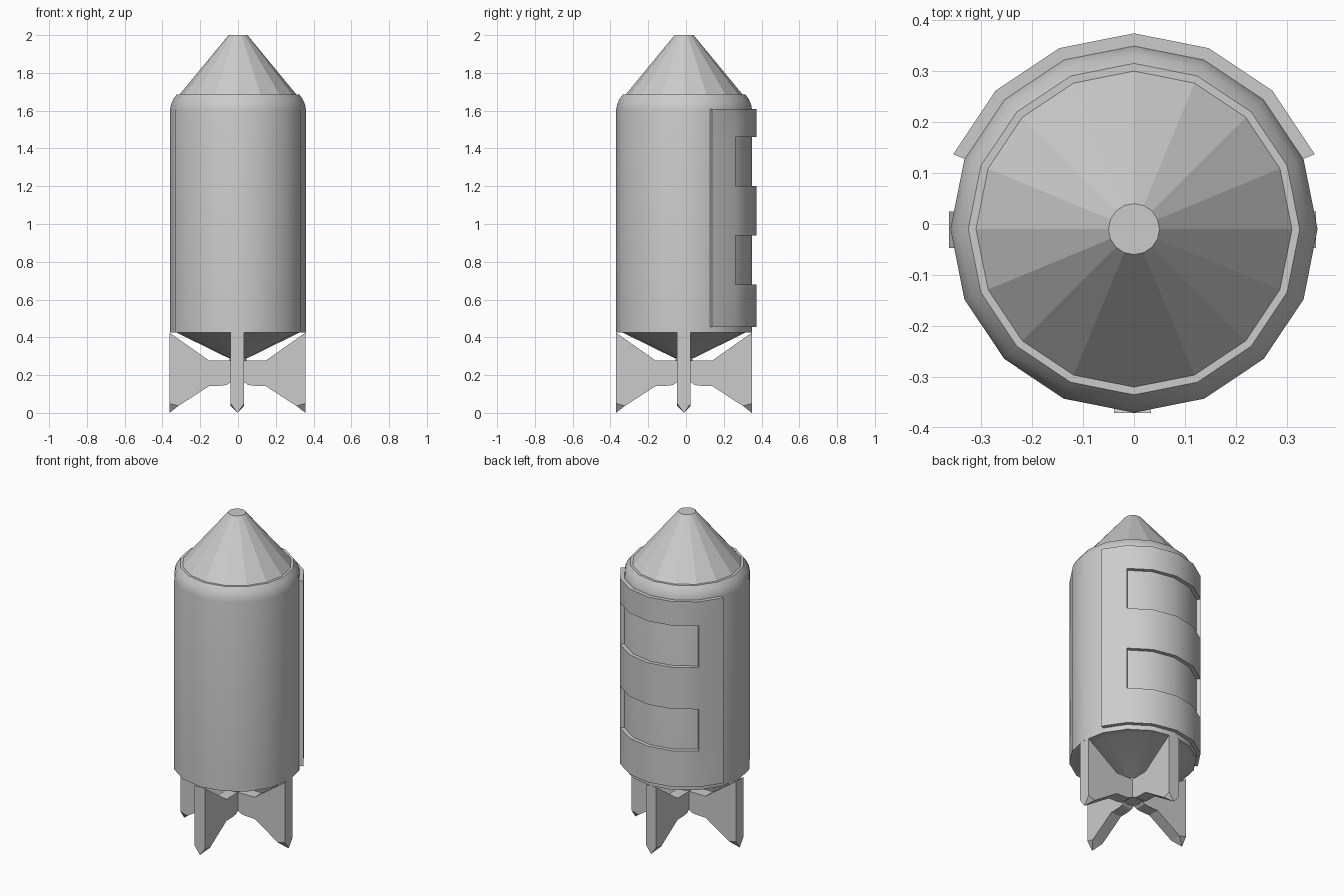
import bpy, bmesh, math
from mathutils import Matrix

if "Cube" in bpy.data.objects:
    bpy.data.objects.remove(bpy.data.objects["Cube"])

SIDES = 16
CY = -0.01          # axis of the hull lies slightly towards the front

grey = bpy.data.materials.new("light_grey")
grey.diffuse_color = (0.6, 0.6, 0.6, 1)
grey.use_nodes = True
grey.node_tree.nodes["Principled BSDF"].inputs["Base Color"].default_value = grey.diffuse_color


def finish(name, bm, smooth):
    bmesh.ops.recalc_face_normals(bm, faces=bm.faces)
    mesh = bpy.data.meshes.new(name)
    bm.to_mesh(mesh)
    bm.free()
    ob = bpy.data.objects.new(name, mesh)
    bpy.context.collection.objects.link(ob)
    mesh.materials.append(grey)
    if smooth:
        bpy.ops.object.select_all(action='DESELECT')
        ob.select_set(True)
        bpy.context.view_layer.objects.active = ob
        bpy.ops.object.shade_smooth_by_angle(angle=math.radians(30))
    return ob


def point(radius, step, z):
    a = step * 2 * math.pi / SIDES
    return (radius * math.cos(a), CY + radius * math.sin(a), z)


def lathe(name, profile, smooth):
    """Turn an (r, z) profile around the hull axis, capping both ends."""
    bm = bmesh.new()
    rings = [[bm.verts.new(point(r, i, z)) for i in range(SIDES)] for r, z in profile]
    for a, b in zip(rings, rings[1:]):
        for i in range(SIDES):
            j = (i + 1) % SIDES
            bm.faces.new((a[i], a[j], b[j], b[i]))
    bm.faces.new(rings[0])
    bm.faces.new(rings[-1])
    return finish(name, bm, smooth)


# Hull with conical underside and rounded shoulder
lathe("hull", [(0.05, 0.29), (0.325, 0.425), (0.36, 0.425), (0.36, 1.605),
               (0.355, 1.632), (0.343, 1.66), (0.325, 1.685), (0.30, 1.685)], True)

# Faceted nose cone with a flat tip
lathe("nose_cone", [(0.314, 1.68), (0.05, 2.0)], False)

# Small hub joining the tail fins to the hull
lathe("fin_hub", [(0.045, 0.16), (0.045, 0.29)], True)

# Tail fins with a pointed lower outer corner
FIN_PROFILE = [(0.36, 0.05), (0.36, 0.425), (0.15, 0.277), (0.0, 0.277), (0.0, 0.165),
               (0.04, 0.16), (0.055, 0.149), (0.08, 0.144), (0.15, 0.142), (0.312, 0.037)]
HALF = 0.036


def fin(index):
    bm = bmesh.new()
    left = [bm.verts.new((x, -HALF, z)) for x, z in FIN_PROFILE]
    right = [bm.verts.new((x, HALF, z)) for x, z in FIN_PROFILE]
    tip = bm.verts.new((0.36, 0, 0.0))
    bm.faces.new(left)
    bm.faces.new(right)
    bm.faces.new((left[0], left[1], right[1], right[0], tip))
    for i in range(1, len(left) - 1):
        bm.faces.new((left[i], left[i + 1], right[i + 1], right[i]))
    bm.faces.new((left[0], left[-1], tip))
    bm.faces.new((right[0], right[-1], tip))
    bm.faces.new((left[-1], right[-1], tip))
    place = Matrix.Translation((-0.003, CY - 0.001, 0)) @ Matrix.Rotation(index * math.pi / 2, 4, 'Z')
    bm.transform(place)
    finish(f"tail_fin_{index + 1}", bm, False)


for k in range(4):
    fin(k)

# Curved back shell with two wide windows cut through it
LEVELS = [0.455, 0.68, 0.94, 1.20, 1.46, 1.61]
STEPS = list(range(1, 8))      # from the right side, round the back, to the left
bm = bmesh.new()
inner = {(s, l): bm.verts.new(point(0.359, s, z)) for s in STEPS for l, z in enumerate(LEVELS)}
outer = {(s, l): bm.verts.new(point(0.384, s, z)) for s in STEPS for l, z in enumerate(LEVELS)}
cells = {(s, l) for s in STEPS[:-1] for l in range(5)
         if not (l in (1, 3) and 2 <= s <= 5)}
for s, l in cells:
    corners = [(s, l), (s + 1, l), (s + 1, l + 1), (s, l + 1)]
    for grid in (inner, outer):
        bm.faces.new([grid[c] for c in corners])
    # Close the thickness wherever the neighbouring cell is missing
    neighbours = [(s, l - 1), (s + 1, l), (s, l + 1), (s - 1, l)]
    for e, n in enumerate(neighbours):
        if n not in cells:
            a, b = corners[e], corners[(e + 1) % 4]
            bm.faces.new((outer[a], outer[b], inner[b], inner[a]))
finish("back_shell", bm, True)
